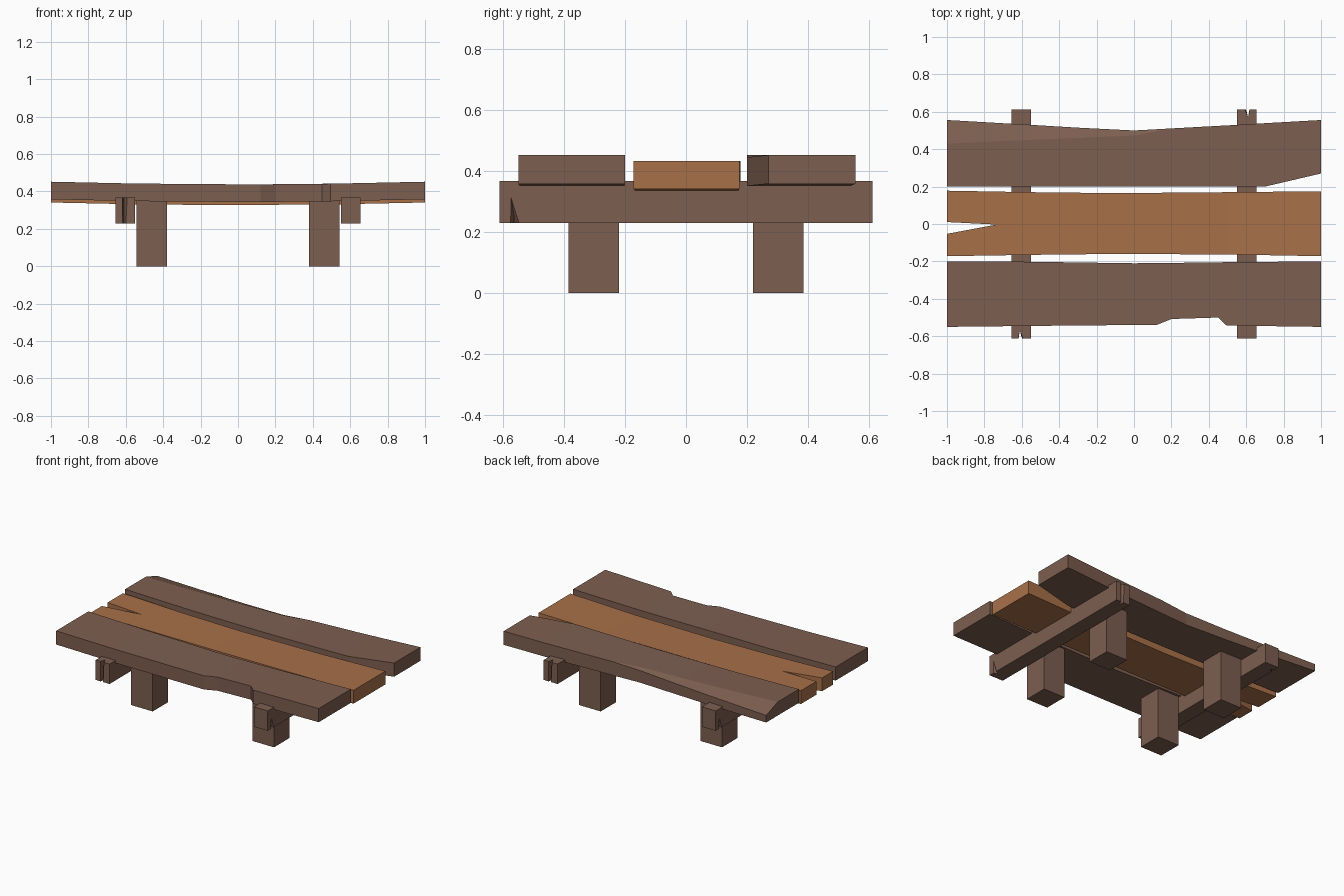
import bpy, bmesh, math
from mathutils import Vector

if "Cube" in bpy.data.objects:
    bpy.data.objects.remove(bpy.data.objects["Cube"])


def material(name, rgb):
    m = bpy.data.materials.new(name)
    m.diffuse_color = (*rgb, 1)
    m.use_nodes = True
    m.node_tree.nodes["Principled BSDF"].inputs["Base Color"].default_value = m.diffuse_color
    return m


BROWN = material("dark brown wood", (0.205, 0.113, 0.081))
ORANGE = material("orange wood", (0.39, 0.163, 0.066))


def add_object(name, bm, mat=None):
    bmesh.ops.recalc_face_normals(bm, faces=bm.faces)
    me = bpy.data.meshes.new(name)
    bm.to_mesh(me)
    bm.free()
    ob = bpy.data.objects.new(name, me)
    bpy.context.collection.objects.link(ob)
    if mat:
        me.materials.append(mat)
    return ob


def loft(name, rings, mat=None):
    """Closed solid through a list of equal-length cross-sections."""
    bm = bmesh.new()
    loops = [[bm.verts.new(p) for p in r] for r in rings]
    n = len(loops[0])
    for a, b in zip(loops, loops[1:]):
        for i in range(n):
            j = (i + 1) % n
            bm.faces.new((a[i], a[j], b[j], b[i]))
    bm.faces.new(loops[0])
    bm.faces.new(loops[-1])
    return add_object(name, bm, mat)


def box(name, lo, hi, mat):
    rings = [[(lo[0], lo[1], z), (hi[0], lo[1], z), (hi[0], hi[1], z), (lo[0], hi[1], z)]
             for z in (lo[2], hi[2])]
    return loft(name, rings, mat)


def plank(name, stations, z0, z1, mat):
    """stations: x, front y, back y, chip y, chip drop; the plank sags at the middle."""
    rings = []
    for x, ya, yb, yc, drop in stations:
        s = -0.014 * (1 - x * x)
        rings.append([(x, ya, z0 + s), (x, yb, z0 + s), (x, yb, z1 + s - drop),
                      (x, yc, z1 + s), (x, ya, z1 + s)])
    return loft(name, rings, mat)


def carve(ob, a, b):
    """Cut away the prism between end triangles a and b."""
    cutter = loft("notch_cutter", [a, b])
    cutter.hide_render = True
    mod = ob.modifiers.new("notch", 'BOOLEAN')
    mod.operation = 'DIFFERENCE'
    mod.solver = 'EXACT'
    mod.object = cutter
    bpy.context.view_layer.objects.active = ob
    bpy.ops.object.modifier_apply(modifier=mod.name)
    bpy.data.objects.remove(cutter)


# Table top planks
plank("front_plank", [
    (-1, -.55, -.20, -.3, 0), (-.55, -.545, -.202, -.3, 0), (0, -.54, -.21, -.3, 0),
    (.12, -.54, -.209, -.3, 0), (.20, -.508, -.208, -.3, 0), (.45, -.50, -.205, -.3, 0),
    (.495, -.543, -.204, -.3, 0), (1, -.55, -.20, -.3, 0)], .358, .452, BROWN)

plank("back_plank", [
    (-1, .20, .556, .43, .045), (-.55, .20, .53, .45, .03), (-.3, .20, .515, .46, .022),
    (0, .20, .50, .473, .011), (.20, .20, .511, .508, 0), (.55, .20, .53, .5, 0),
    (.70, .20, .539, .5, 0), (1, .27, .556, .5, 0)], .358, .452, BROWN)

middle = plank("middle_plank", [
    (-1, -.172, .178, .05, 0), (-.55, -.165, .17, .05, 0), (-.1, -.16, .165, .05, 0),
    (.5, -.163, .17, .05, 0), (1, -.172, .175, .05, 0)], .341, .433, ORANGE)
# Split in the left end of the middle plank
carve(middle, *[[(-1.05, -.062, z), (-.735, -.003, z), (-1.05, .013, z)] for z in (.2, .6)])

# Cross beams, each with a split end and a side nick (the pair is turned 180 degrees)
for side, s in (("right", 1), ("left", -1)):
    beam = box(side + "_cross_beam", (.55, -.612, .23), (.655, .612, .367), BROWN)
    carve(beam, *[[(a, .62, z), (.61, .57, z), (b, .62, z)]
                  for z, a, b in ((.2, .597, .618), (.4, .588, .62))])
    carve(beam, [(.66, -.578, .22), (.66, -.575, .325), (.66, -.542, .22)],
          [(.63, -.565, .22), (.63, -.564, .25), (.63, -.56, .22)])
    if s < 0:
        for v in beam.data.vertices:
            v.co = Vector((-v.co.x, -v.co.y, v.co.z))

# Four square legs
for sx, xn in ((-1, "left"), (1, "right")):
    for sy, yn in ((-1, "front"), (1, "back")):
        x, y = sx * .462, sy * .302
        box(f"{yn}_{xn}_leg", (x - .082, y - .083, 0), (x + .082, y + .083, .358), BROWN)
